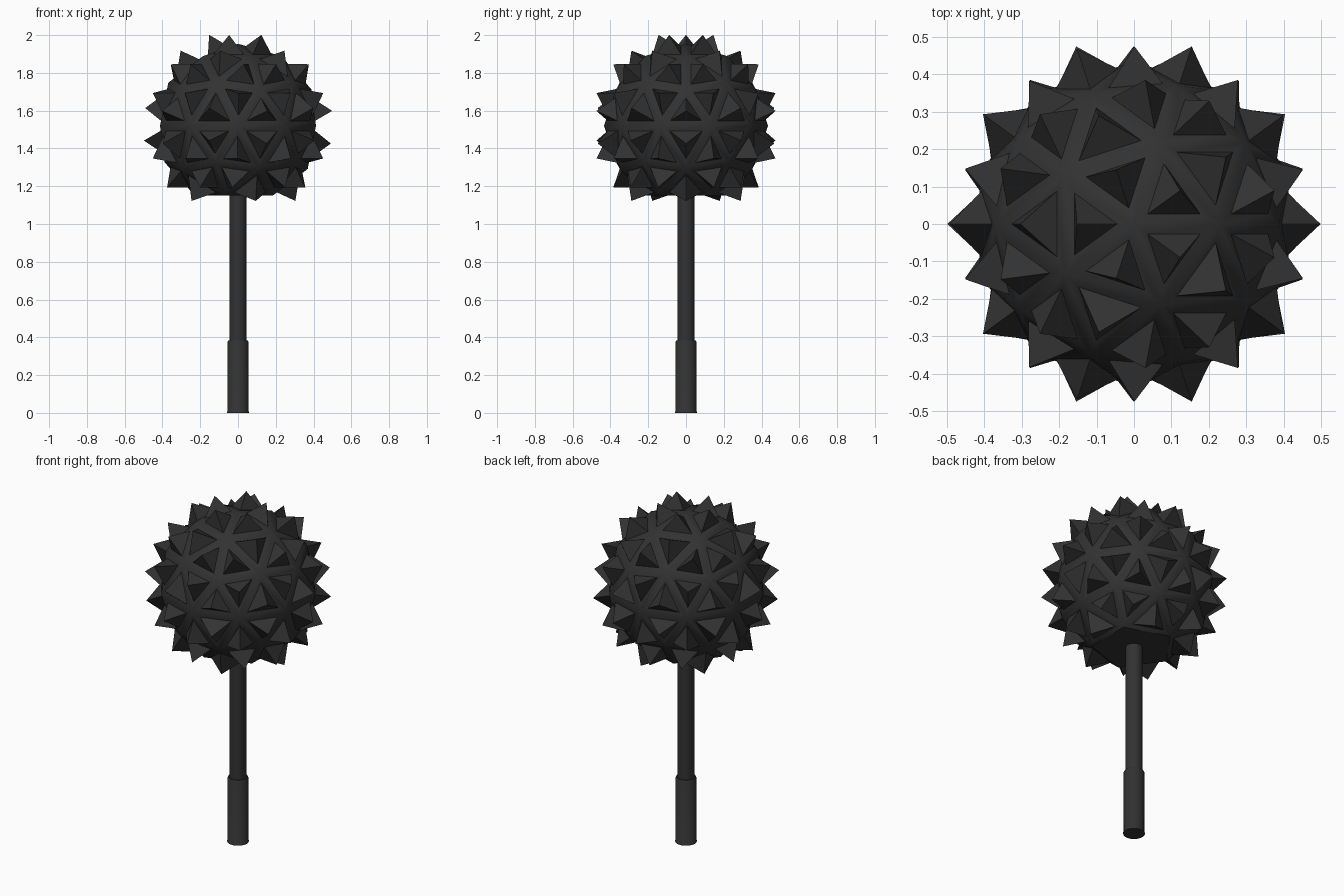
import bpy, bmesh, math

if "Cube" in bpy.data.objects:
    bpy.data.objects.remove(bpy.data.objects["Cube"])

mat = bpy.data.materials.new("dark_iron")
mat.diffuse_color = (0.032, 0.032, 0.032, 1)
mat.use_nodes = True
mat.node_tree.nodes["Principled BSDF"].inputs["Base Color"].default_value = mat.diffuse_color

HEAD_R, HEAD_Z = 0.434, 1.52
SPIKE_H, GAP = 0.095, 0.027


def make_object(name, bm):
    mesh = bpy.data.meshes.new(name)
    bm.normal_update()
    bm.to_mesh(mesh)
    bm.free()
    obj = bpy.data.objects.new(name, mesh)
    mesh.materials.append(mat)
    bpy.context.collection.objects.link(obj)
    return obj


def lathe(name, profile, sides=32):
    bm = bmesh.new()
    rings = [[bm.verts.new((r * math.cos(2 * math.pi * i / sides),
                            r * math.sin(2 * math.pi * i / sides), z))
              for i in range(sides)] for r, z in profile]
    for a, b in zip(rings, rings[1:]):
        for i in range(sides):
            j = (i + 1) % sides
            bm.faces.new((a[i], a[j], b[j], b[i])).smooth = True
    bm.faces.new(rings[0][::-1])
    bm.faces.new(rings[-1])
    obj = make_object(name, bm)
    bpy.ops.object.select_all(action='DESELECT')
    obj.select_set(True)
    bpy.context.view_layer.objects.active = obj
    bpy.ops.object.shade_smooth_by_angle(angle=math.radians(35))
    return obj


# Spiked head: ball with a flat underside, each triangle inset and raised to a point
bm = bmesh.new()
bmesh.ops.create_icosphere(bm, subdivisions=2, radius=HEAD_R)
bottom = min(bm.verts, key=lambda v: v.co.z)
bmesh.ops.dissolve_verts(bm, verts=[bottom])
bm.normal_update()
tris = [f for f in bm.faces if len(f.verts) == 3]
strips = bmesh.ops.inset_individual(bm, faces=tris, thickness=GAP, use_even_offset=True)
for f in strips["faces"]:
    f.smooth = True
bm.normal_update()
for f in tris:
    tip = f.calc_center_median() + f.normal * SPIKE_H
    for e in f.edges:
        e.smooth = False          # crisp edge around each spike base
    new = bmesh.ops.poke(bm, faces=[f])
    new["verts"][0].co = tip
    for s in new["faces"]:
        s.smooth = False
bmesh.ops.translate(bm, verts=bm.verts, vec=(0, 0, HEAD_Z))
make_object("spiked_head", bm)

# Handle shaft
lathe("shaft", [(0.046, 0.36), (0.046, 1.17)])

# Thicker grip with a small foot flange and a chamfered top
lathe("grip", [(0.058, 0), (0.058, 0.005), (0.056, 0.008), (0.056, 0.375),
               (0.052, 0.383), (0.04, 0.383)])
